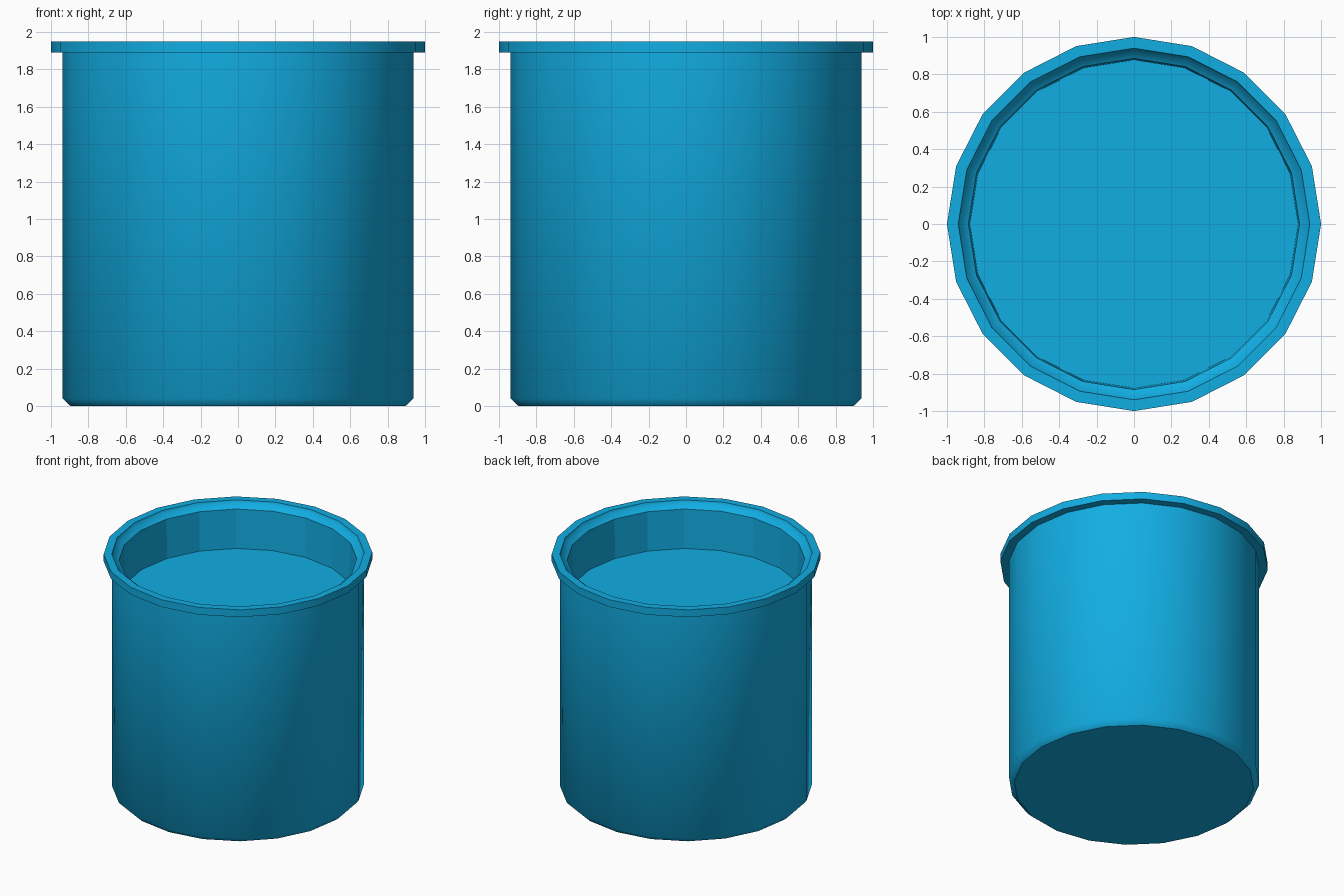
import bpy, bmesh, math

cube = bpy.data.objects.get("Cube")
if cube:
    bpy.data.objects.remove(cube, do_unlink=True)

SIDES = 20

# Single blue plastic colour
blue = bpy.data.materials.new("bright_blue")
blue.use_nodes = True
colour = (0.006, 0.42, 0.77, 1)
blue.diffuse_color = colour
blue.node_tree.nodes["Principled BSDF"].inputs["Base Color"].default_value = colour

# Profile from base to inner floor: radius, height, hard edge, smooth band above
profile = [
    (0.895, 0.00, True, True),    # base
    (0.937, 0.04, False, True),   # chamfer to wall
    (0.937, 1.89, True, True),    # under the rim
    (1.00, 1.89, True, True),     # rim side
    (1.00, 1.95, True, True),     # rim top
    (0.94, 1.95, True, True),     # inner lip
    (0.935, 1.93, False, True),   # sloped seat
    (0.885, 1.90, True, False),   # inner wall
    (0.877, 1.58, True, False),   # floor
]

bm = bmesh.new()
rings = []
for radius, z, hard, smooth in profile:
    rings.append([bm.verts.new((radius * math.cos(math.tau * i / SIDES),
                                radius * math.sin(math.tau * i / SIDES), z))
                  for i in range(SIDES)])

# Walls between neighbouring rings
for (lower, upper, row) in zip(rings, rings[1:], profile):
    for i in range(SIDES):
        j = (i + 1) % SIDES
        face = bm.faces.new((lower[i], lower[j], upper[j], upper[i]))
        face.smooth = row[3]

# Underside and recessed floor
bm.faces.new(reversed(rings[0]))
bm.faces.new(rings[-1])

# Hard creases
for ring, row in zip(rings, profile):
    for i in range(SIDES):
        edge = bm.edges.get((ring[i], ring[(i + 1) % SIDES]))
        edge.smooth = not row[2]

mesh = bpy.data.meshes.new("container")
bm.to_mesh(mesh)
bm.free()
mesh.materials.append(blue)
container = bpy.data.objects.new("container", mesh)
bpy.context.collection.objects.link(container)
